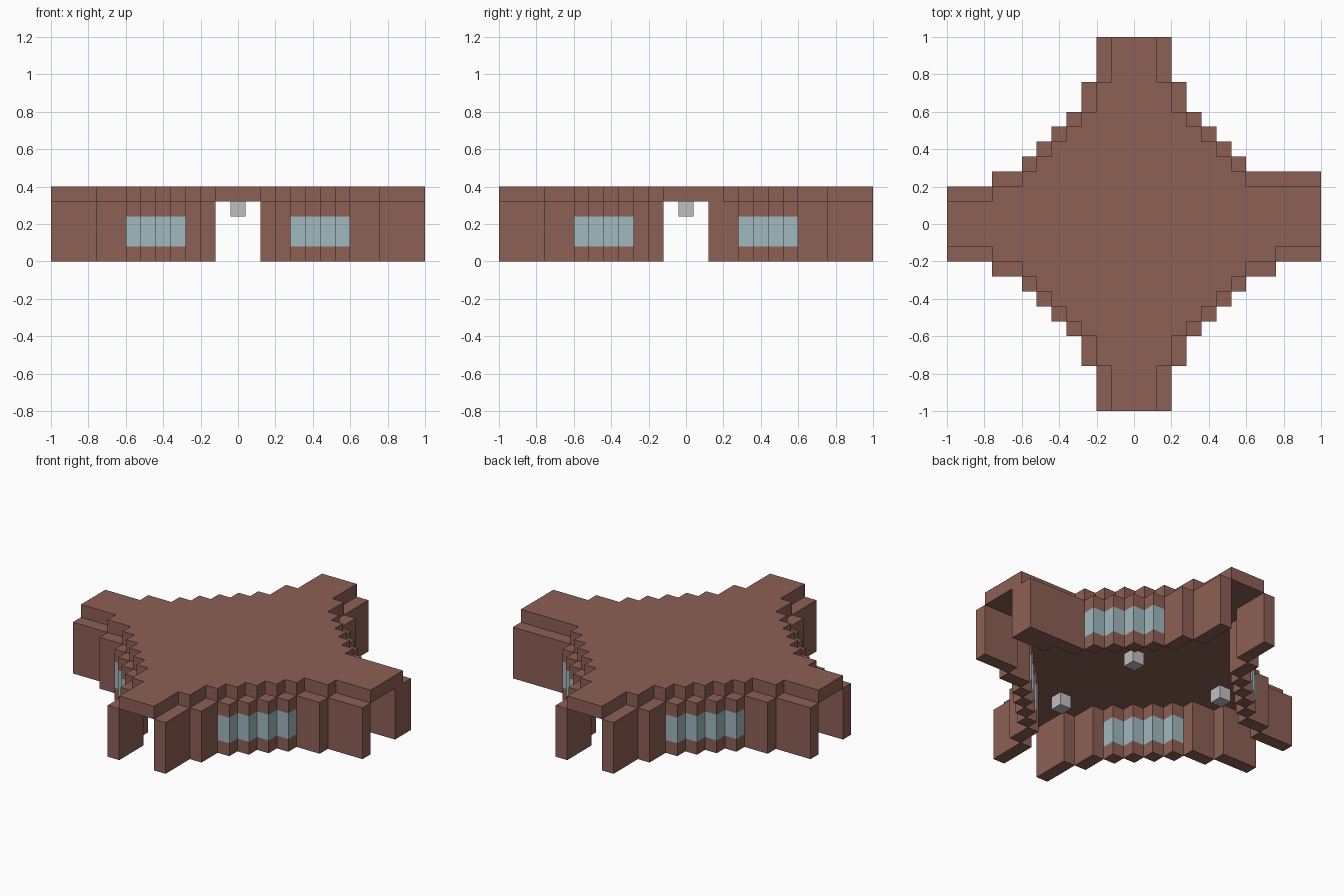
import bpy
import bmesh

if "Cube" in bpy.data.objects:
    bpy.data.objects.remove(bpy.data.objects["Cube"])

U = 0.08            # block size
WALL_TOP = 4 * U
ROOF_TOP = 5 * U
LAMP_REACH = 8 * U

# Stepped edge of one roof quarter: (outer x, half width in y)
STEPS = [(1, .12), (.76, .2), (.6, .28), (.52, .36), (.44, .44),
         (.36, .52), (.28, .6), (.2, .76), (.12, 1)]
QUARTERS = {"back_left": (1, 1), "back_right": (-1, 1),
            "front_right": (-1, -1), "front_left": (1, -1)}


def material(name, rgb):
    mat = bpy.data.materials.new(name)
    mat.use_nodes = True
    color = (*rgb, 1)
    mat.diffuse_color = color
    bsdf = next(n for n in mat.node_tree.nodes if n.type == 'BSDF_PRINCIPLED')
    bsdf.inputs["Base Color"].default_value = color
    return mat


BROWN = material("brown wall", (.262, .115, .09))
GLASS = material("pale blue glass", (.35, .48, .52))
GREY = material("light grey lamp", (.52, .52, .52))


def finish(name, bm, mats):
    bmesh.ops.recalc_face_normals(bm, faces=bm.faces)
    mesh = bpy.data.meshes.new(name)
    bm.to_mesh(mesh)
    bm.free()
    for mat in mats:
        mesh.materials.append(mat)
    obj = bpy.data.objects.new(name, mesh)
    bpy.context.collection.objects.link(obj)
    return obj


def add_box(bm, low, high):
    verts = bmesh.ops.create_cube(bm, size=1)["verts"]
    for v in verts:
        for i in range(3):
            v.co[i] = high[i] if v.co[i] > 0 else low[i]
    return verts


def wall(name, sx, sy):
    """Staircase of wall blocks with a window band in the diagonal part."""
    bm = bmesh.new()
    glazed = bmesh.new()
    for i, ((x1, y0), (x0, y1)) in enumerate(zip(STEPS, STEPS[1:])):
        # One end wall is doubled in thickness
        if i == 0 and name == "back_left":
            y1 += U
        xs, ys = sorted((sx * x0, sx * x1)), sorted((sy * y0, sy * y1))
        target = glazed if 2 <= i <= 5 else bm
        add_box(target, (xs[0], ys[0], 0), (xs[1], ys[1], WALL_TOP))
    finish(name + "_wall", bm, [BROWN])

    # Cut the window band into the diagonal blocks
    for z in (U, 3 * U):
        bmesh.ops.bisect_plane(glazed, geom=glazed.verts[:] + glazed.edges[:] + glazed.faces[:],
                               plane_co=(0, 0, z), plane_no=(0, 0, 1))
    for f in glazed.faces:
        f.material_index = int(U < f.calc_center_median().z < 3 * U)
    finish(name + "_window_wall", glazed, [BROWN, GLASS])


def roof():
    bm = bmesh.new()
    outline = []
    for name, (sx, sy) in QUARTERS.items():
        steps = STEPS
        if name == "back_left":
            steps = [(1, STEPS[1][1])] + STEPS[2:]
        points = [steps[0]]
        for (x1, y0), (x0, y1) in zip(steps, steps[1:]):
            points += [(x0, y0), (x0, y1)]
        if sx * sy < 0:
            points.reverse()
        outline += [(sx * x, sy * y) for x, y in points]
    face = bm.faces.new([bm.verts.new((x, y, WALL_TOP)) for x, y in outline])
    ext = bmesh.ops.extrude_face_region(bm, geom=[face], use_keep_orig=True)
    for v in ext["geom"]:
        if isinstance(v, bmesh.types.BMVert):
            v.co.z = ROOF_TOP
    finish("roof", bm, [BROWN])


for label, signs in QUARTERS.items():
    wall(label, *signs)
roof()

# Ceiling lamps at the centre and in each arm
for label, dx, dy in (("centre", 0, 0), ("left", 1, 0), ("right", -1, 0),
                      ("back", 0, 1), ("front", 0, -1)):
    bm = bmesh.new()
    x, y = dx * LAMP_REACH, dy * LAMP_REACH
    add_box(bm, (x - U / 2, y - U / 2, 3 * U), (x + U / 2, y + U / 2, WALL_TOP))
    finish(label + "_lamp", bm, [GREY])
